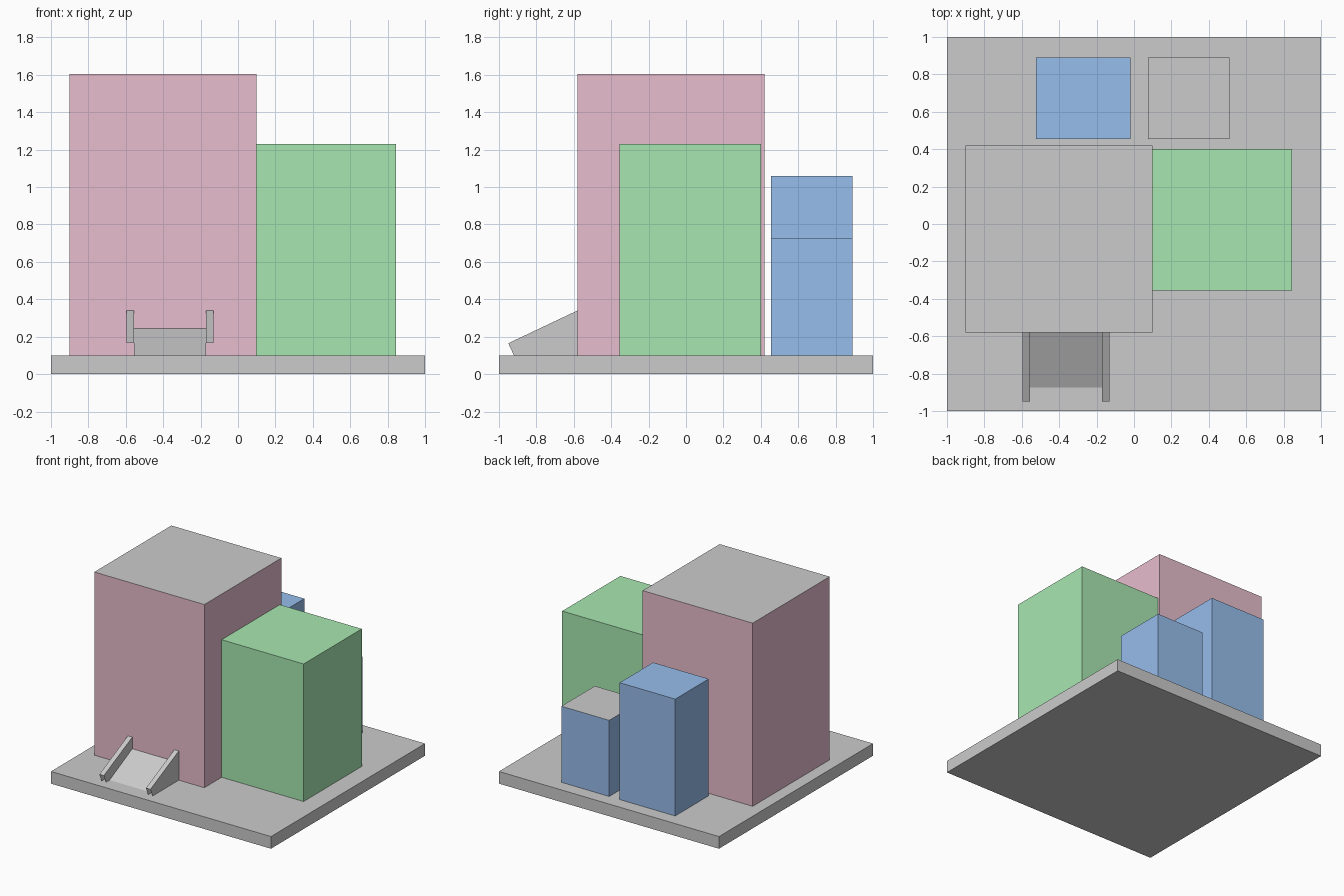
import bpy, bmesh

if "Cube" in bpy.data.objects:
    bpy.data.objects.remove(bpy.data.objects["Cube"])


def material(name, rgb):
    m = bpy.data.materials.new(name)
    m.diffuse_color = (*rgb, 1)
    m.use_nodes = True
    m.node_tree.nodes["Principled BSDF"].inputs["Base Color"].default_value = m.diffuse_color
    return m


def finish(name, bm):
    bmesh.ops.recalc_face_normals(bm, faces=bm.faces)
    me = bpy.data.meshes.new(name)
    bm.to_mesh(me)
    bm.free()
    ob = bpy.data.objects.new(name, me)
    bpy.context.collection.objects.link(ob)
    return ob


def box(name, x, y, z, mat=None, grey_top=False):
    bm = bmesh.new()
    bmesh.ops.create_cube(bm, size=1)
    for v in bm.verts:
        v.co = [r[0] if c < 0 else r[1] for c, r in zip(v.co, (x, y, z))]
    ob = finish(name, bm)
    if mat:
        ob.data.materials.append(mat)
    if grey_top:
        ob.data.materials.append(material("roof_grey", (0.8, 0.8, 0.8)))
        for p in ob.data.polygons:
            if p.normal.z > 0.5:
                p.material_index = 1
    return ob


def side_prism(name, x0, x1, profile, open_edge=None):
    """Extrude a (y, z) profile along x; open_edge leaves that side uncapped."""
    bm = bmesh.new()
    a, b = ([bm.verts.new((x, y, z)) for y, z in profile] for x in (x0, x1))
    n = len(profile)
    bm.faces.new(a)
    bm.faces.new(b[::-1])
    for i in range(n):
        if i != open_edge:
            j = (i + 1) % n
            bm.faces.new((a[i], b[i], b[j], a[j]))
    return finish(name, bm)


pink = material("pink", (0.8, 0.51, 0.61))
green = material("green", (0.39, 0.8, 0.44))
blue = material("blue", (0.31, 0.51, 0.83))

# Base slab and the blocks standing on it
box("base_slab", (-1, 1), (-1, 1), (0, 0.1))
box("main_tower", (-0.9, 0.1), (-0.58, 0.42), (0.1, 1.605), pink, True)
box("side_block", (0.095, 0.845), (-0.355, 0.4), (0.1, 1.23), green)
box("tall_rear_block", (-0.525, -0.02), (0.455, 0.89), (0.1, 1.06), blue)
box("short_rear_block", (0.075, 0.51), (0.455, 0.89), (0.1, 0.725), blue, True)

# Entrance ramp with a side rail on each edge, open at the lower end
side_prism("ramp", -0.555, -0.17, [(-0.875, 0.1), (-0.58, 0.1), (-0.58, 0.245)])
rail = [(-0.58, 0.34), (-0.95, 0.165), (-0.92, 0.1), (-0.58, 0.1)]
for name, x in (("left_rail", -0.595), ("right_rail", -0.172)):
    side_prism(name, x, x + 0.04, rail, open_edge=1)
